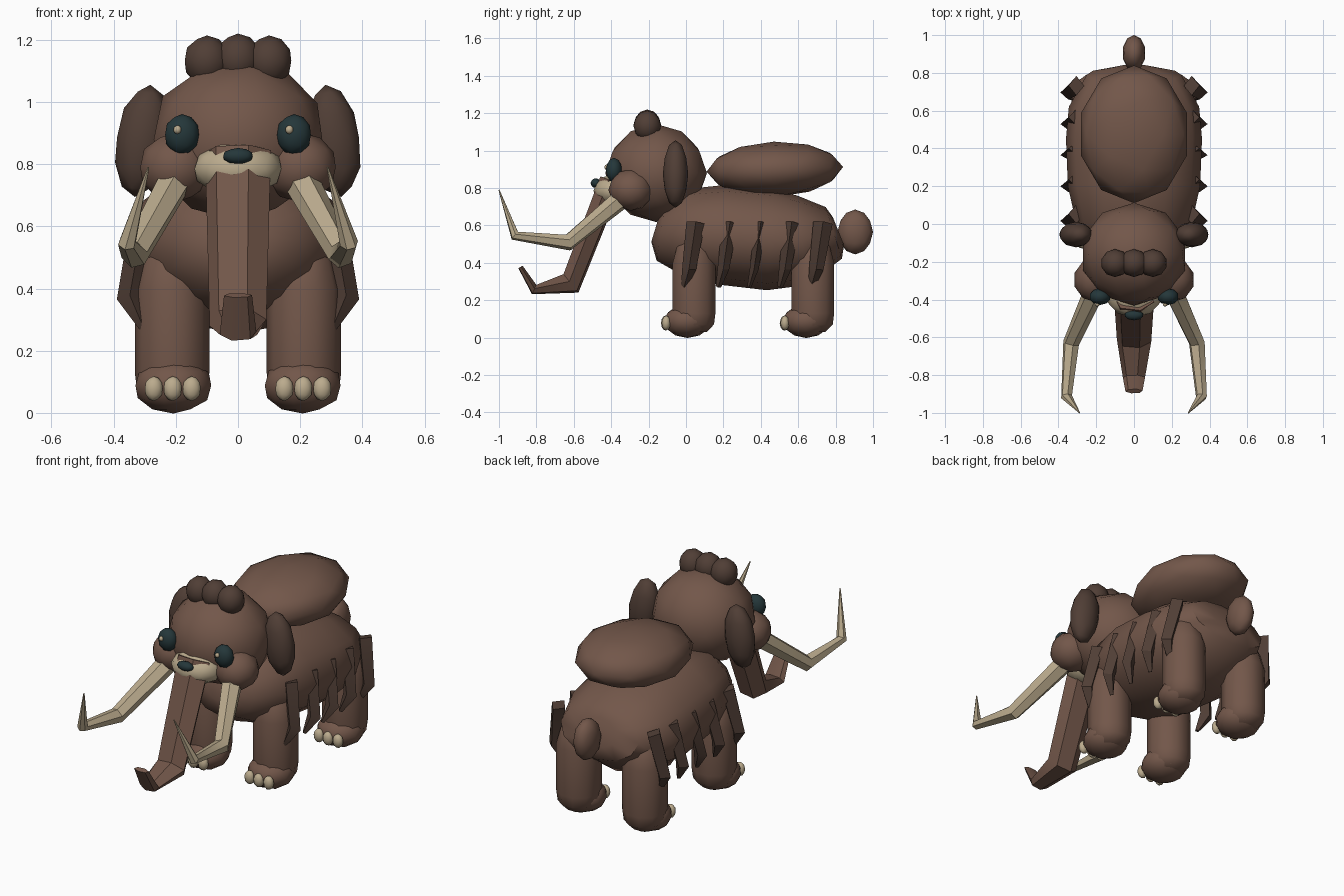
import bpy, bmesh
from math import sin, cos, pi, radians
from mathutils import Vector, Matrix, Euler

if "Cube" in bpy.data.objects:
    bpy.data.objects.remove(bpy.data.objects["Cube"])


def material(name, rgb):
    m = bpy.data.materials.new(name)
    m.diffuse_color = (*rgb, 1)
    m.use_nodes = True
    m.node_tree.nodes["Principled BSDF"].inputs["Base Color"].default_value = m.diffuse_color
    return m


BROWN = material("brown_fur", (0.17, 0.095, 0.068))
DARK = material("dark_fur", (0.08, 0.048, 0.036))
CREAM = material("ivory", (0.50, 0.41, 0.27))
BLACK = material("eye_dark", (0.018, 0.038, 0.042))


def finish(name, bm, mat, angle=40):
    bmesh.ops.recalc_face_normals(bm, faces=bm.faces[:])
    me = bpy.data.meshes.new(name)
    bm.to_mesh(me)
    bm.free()
    me.materials.append(mat)
    ob = bpy.data.objects.new(name, me)
    bpy.context.collection.objects.link(ob)
    for o in bpy.context.selected_objects:
        o.select_set(False)
    ob.select_set(True)
    bpy.context.view_layer.objects.active = ob
    bpy.ops.object.shade_smooth_by_angle(angle=radians(angle))
    return ob


def ball(name, loc, size, mat, rot=(0, 0, 0), detail=2):
    """Faceted ellipsoid with the given half sizes."""
    bm = bmesh.new()
    bmesh.ops.create_icosphere(bm, subdivisions=detail, radius=1)
    turn = Euler([radians(a) for a in rot]).to_matrix().to_4x4()
    bm.transform(Matrix.Translation(loc) @ turn @ Matrix.Diagonal((*size, 1)))
    return finish(name, bm, mat, 50)


def tube(name, pts, radii, sides, mat, phase=0.0, angle=40):
    """Loft of elliptical rings along a path; radii are (across x, other way)."""
    bm = bmesh.new()
    pts = [Vector(p) for p in pts]
    rings = []
    for i, p in enumerate(pts):
        t = Vector()
        if i > 0:
            t += (p - pts[i - 1]).normalized()
        if i < len(pts) - 1:
            t += (pts[i + 1] - p).normalized()
        t.normalize()
        u = Vector((1, 0, 0))
        u = (u - t * u.dot(t)).normalized()
        v = t.cross(u)
        a, b = radii[i]
        rings.append([bm.verts.new(p + u * a * cos(phase + 2 * pi * k / sides)
                                   + v * b * sin(phase + 2 * pi * k / sides))
                      for k in range(sides)])
    for r, s in zip(rings, rings[1:]):
        for k in range(sides):
            n = (k + 1) % sides
            bm.faces.new((r[k], r[n], s[n], s[k]))
    bm.faces.new(rings[0])
    bm.faces.new(rings[-1])
    return finish(name, bm, mat, angle)


# Body: y, centre z, half width, half height
body = [(-0.168, 0.57, 0.08, 0.06), (-0.135, 0.56, 0.20, 0.15),
        (0.0, 0.56, 0.305, 0.235), (0.2, 0.55, 0.35, 0.268),
        (0.45, 0.525, 0.36, 0.272), (0.62, 0.52, 0.345, 0.24),
        (0.79, 0.56, 0.25, 0.145), (0.815, 0.57, 0.12, 0.08)]
tube("body", [(0, y, z) for y, z, a, b in body],
     [(a, b) for y, z, a, b in body], 12, BROWN, pi / 2, 50)
ball("back_hump", (0, 0.475, 0.90), (0.295, 0.365, 0.148), BROWN, (2, 0, 0))
ball("tail", (0, 0.905, 0.565), (0.062, 0.095, 0.12), BROWN)

# Head, muzzle, nose and crown tufts
ball("head", (0, -0.16, 0.88), (0.285, 0.272, 0.262), BROWN)
ball("muzzle", (0, -0.38, 0.785), (0.147, 0.115, 0.088), CREAM)
ball("nose", (0, -0.482, 0.826), (0.05, 0.028, 0.026), BLACK)
for i in (-1, 0, 1):
    ball("crown_tuft", (0.1 * i, -0.207, 1.138 - 0.006 * abs(i)),
         (0.075, 0.074, 0.082), DARK)

# Trunk curling forward at the tip
tube("trunk", [(0, -0.40, 0.84), (0, -0.615, 0.29), (0.0, -0.812, 0.257), (0.0, -0.885, 0.378)],
     [(0.108, 0.065), (0.093, 0.067), (0.06, 0.029), (0.046, 0.014)],
     6, BROWN, 0.2, 35)

for s, side in ((1, "left"), (-1, "right")):
    # Face
    ball(f"{side}_cheek", (0.20 * s, -0.295, 0.79), (0.12, 0.12, 0.112), BROWN)
    ball(f"{side}_eye", (0.18 * s, -0.385, 0.895), (0.057, 0.044, 0.066), BLACK)
    ball(f"{side}_eye_glint", (0.18 * s - 0.015, -0.425, 0.911),
         (0.013, 0.012, 0.014), CREAM)
    ball(f"{side}_ear", (0.307 * s, -0.056, 0.875), (0.087, 0.068, 0.182),
         DARK, (0, -8 * s, 0))
    # Tusk
    tube(f"{side}_tusk",
         [(0.19 * s, -0.31, 0.77), (0.333 * s, -0.63, 0.508),
          (0.357 * s, -0.915, 0.545), (0.288 * s, -1.0, 0.79)],
         [(0.058, 0.056), (0.044, 0.044), (0.03, 0.027), (0.003, 0.003)],
         6, CREAM, 0.3, 35)
    # Legs, feet and toes
    for y, end in ((0.043, "front"), (0.678, "hind")):
        zs = [(0.03, 0.07), (0.07, 0.112), (0.13, 0.12), (0.40, 0.12),
              (0.49, 0.095), (0.55, 0.045)]
        tube(f"{side}_{end}_leg", [(0.212 * s, y, z) for z, r in zs],
             [(r, r) for z, r in zs], 10, BROWN, 0.0, 50)
        ball(f"{side}_{end}_foot", (0.208 * s, y - 0.035, 0.088),
             (0.128, 0.128, 0.09), BROWN)
        for i in (-1, 0, 1):
            ball(f"{side}_{end}_toe",
                 (0.21 * s + 0.061 * i, y - 0.153 + 0.004 * abs(i), 0.078),
                 (0.03, 0.024, 0.04), CREAM)
    # Hanging flank hair
    for y, w in ((0.052, 0.05), (0.235, 0.042), (0.4, 0.032),
                 (0.565, 0.044), (0.732, 0.052)):
        tube(f"{side}_flank_hair",
             [(0.305 * s, y, 0.615), (0.348 * s, y - 0.035, 0.37),
              (0.305 * s, y - 0.062, 0.272)],
             [(0.042, w), (0.042, w * 0.75), (0.012, w * 0.35)],
             4, DARK, 0.0, 30)
